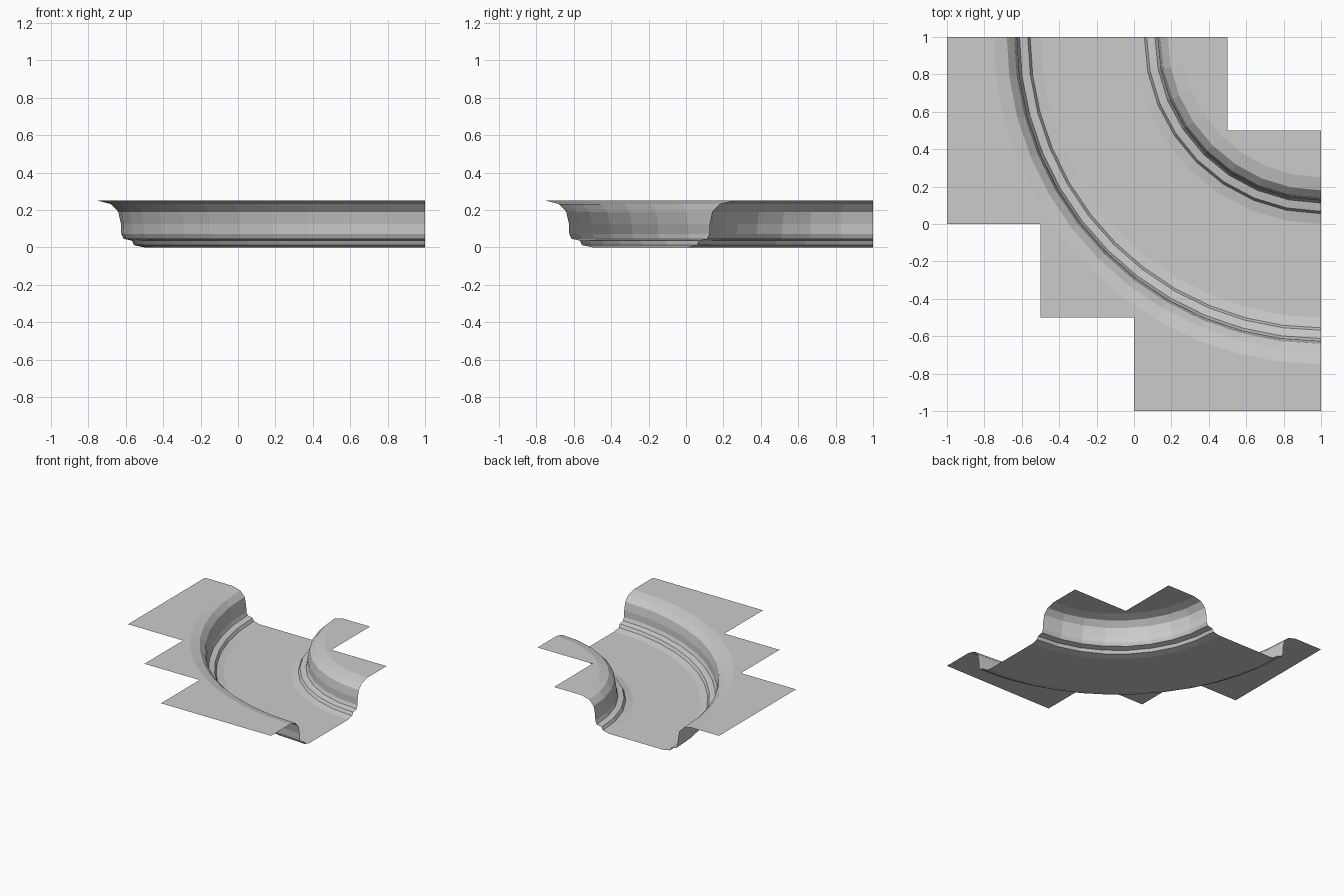
import bpy
import bmesh
from math import sin, cos, pi
from mathutils import Vector

cube = bpy.data.objects.get("Cube")
if cube:
    bpy.data.objects.remove(cube)

# One plain grey material
grey = bpy.data.materials.new("plain grey")
grey.use_nodes = True
grey.diffuse_color = (0.6, 0.6, 0.6, 1)
grey.node_tree.nodes["Principled BSDF"].inputs["Base Color"].default_value = (0.6, 0.6, 0.6, 1)

TOP = 0.25
MID = 1.25            # radius of the channel centre line
OUTER_STEPS, INNER_STEPS = 12, 8

# Bank section: distance from the channel centre line, height
BANK = [(0.25, 0), (0.305, 0.012), (0.318, 0.036), (0.362, 0.046), (0.374, 0.072),
        (0.376, 0.125), (0.39, 0.19), (0.43, 0.232), (0.5, TOP)]


def arc(radius, z, steps):
    """Quarter arc around the corner (1, 1), from the back edge to the left edge."""
    return [Vector((1 - radius * cos(a), 1 - radius * sin(a), z))
            for a in (pi / 2 * i / steps for i in range(steps + 1))]


def finish(name, bm):
    """Turn all faces upward and make the object."""
    bm.normal_update()
    for f in bm.faces:
        if f.normal.z < 0:
            f.normal_flip()
    mesh = bpy.data.meshes.new(name)
    bm.to_mesh(mesh)
    bm.free()
    mesh.materials.append(grey)
    obj = bpy.data.objects.new(name, mesh)
    bpy.context.collection.objects.link(obj)


def bank(name, side, steps):
    bm = bmesh.new()
    rows = [[bm.verts.new(p) for p in arc(MID + side * d, z, steps)] for d, z in BANK]
    for a, b in zip(rows, rows[1:]):
        for i in range(steps):
            bm.faces.new((a[i], a[i + 1], b[i + 1], b[i]))
    finish(name, bm)


def plate(name, outline):
    bm = bmesh.new()
    face = bm.faces.new([bm.verts.new(p) for p in outline])
    bmesh.ops.triangulate(bm, faces=[face])
    finish(name, bm)


# Curved banks on both sides of the channel
bank("outer_bank", 1, OUTER_STEPS)
bank("inner_bank", -1, INNER_STEPS)

# Flat channel floor
plate("channel_floor", arc(MID + 0.25, 0, OUTER_STEPS) + arc(MID - 0.25, 0, INNER_STEPS)[::-1])

# Raised ground with stepped borders
outer_steps = [(1, -1), (0, -1), (0, -0.5), (-0.5, -0.5), (-0.5, 0), (-1, 0), (-1, 1)]
inner_steps = [(1, 0.5), (0.5, 0.5), (0.5, 1)]
for name, radius, steps, border in (("outer_ground", MID + 0.5, OUTER_STEPS, outer_steps),
                                    ("inner_ground", MID - 0.5, INNER_STEPS, inner_steps)):
    plate(name, arc(radius, TOP, steps) + [Vector((x, y, TOP)) for x, y in border])
